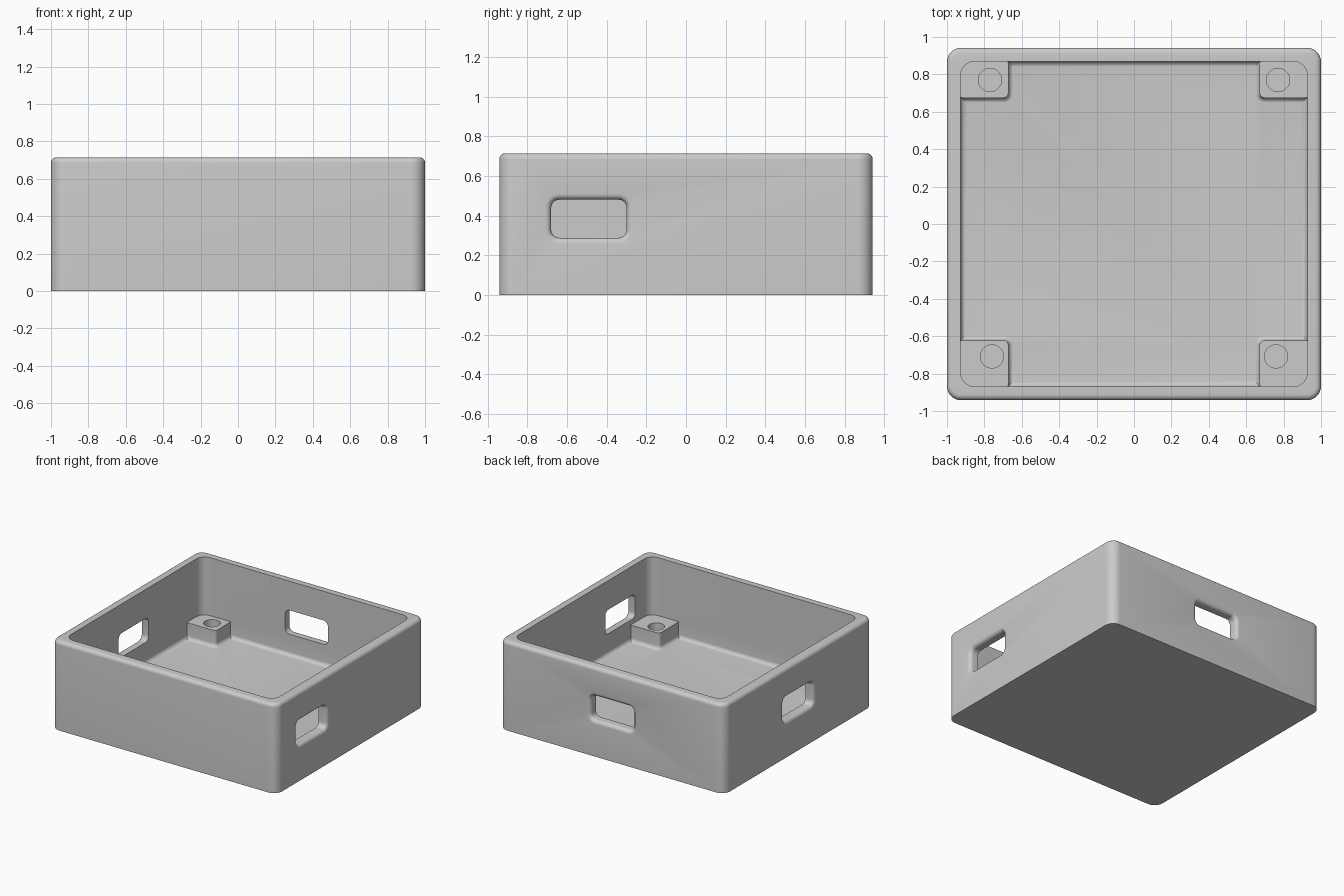
import bpy, bmesh, math
from mathutils import Matrix, Vector

cube = bpy.data.objects.get("Cube")
if cube:
    bpy.data.objects.remove(cube, do_unlink=True)

# Main dimensions
HX, HY, HEIGHT = 1.0, 0.942, 0.715
WALL, FLOOR, CORNER, FILLET = 0.073, 0.12, 0.075, 0.03
POST_TOP = 0.25
STEPS = 6

grey = bpy.data.materials.new("plain grey")
grey.use_nodes = True
grey.diffuse_color = (0.6, 0.6, 0.6, 1)
grey.node_tree.nodes["Principled BSDF"].inputs["Base Color"].default_value = grey.diffuse_color


def rounded_rect(hx, hy, r, z, n=8):
    """Counter-clockwise ring with four arc corners."""
    points = []
    for k, (sx, sy) in enumerate([(1, 1), (-1, 1), (-1, -1), (1, -1)]):
        for i in range(n + 1):
            a = math.pi / 2 * (k + i / n)
            points.append(Vector((sx * (hx - r) + r * math.cos(a),
                                  sy * (hy - r) + r * math.sin(a), z)))
    return points


def loft(name, rings, matrix=Matrix()):
    """Skin a stack of rings and cap both ends."""
    bm = bmesh.new()
    loops = [[bm.verts.new(matrix @ p) for p in ring] for ring in rings]
    count = len(loops[0])
    for low, high in zip(loops, loops[1:]):
        for j in range(count):
            k = (j + 1) % count
            bm.faces.new((low[j], low[k], high[k], high[j]))
    bm.faces.new(loops[0][::-1])
    bm.faces.new(loops[-1])
    mesh = bpy.data.meshes.new(name)
    bm.to_mesh(mesh)
    bm.free()
    mesh.materials.append(grey)
    obj = bpy.data.objects.new(name, mesh)
    bpy.context.collection.objects.link(obj)
    return obj


def quarter():
    return [math.pi / 2 * i / STEPS for i in range(STEPS + 1)]


def combine(target, tool, operation):
    """Apply a boolean and discard the tool."""
    tool.hide_render = True
    bpy.context.view_layer.objects.active = target
    mod = target.modifiers.new(operation.lower(), 'BOOLEAN')
    mod.operation, mod.solver, mod.object = operation, 'EXACT', tool
    bpy.ops.object.modifier_apply(modifier=mod.name)
    bpy.data.objects.remove(tool, do_unlink=True)


# Open tray: outer wall, rounded rim, inner wall, filleted floor
def tray_ring(inset, radius, z):
    return rounded_rect(HX - inset, HY - inset, radius, z)


rings = [tray_ring(0, CORNER, 0)]
for a in quarter():
    inset = FILLET * (1 - math.cos(a))
    rings.append(tray_ring(inset, CORNER - inset, HEIGHT - FILLET * (1 - math.sin(a))))
rings.append(tray_ring(WALL, CORNER, HEIGHT))
for a in quarter():
    inset = FILLET * (1 - math.cos(a))
    rings.append(tray_ring(WALL + inset, CORNER - inset, FLOOR + FILLET * (1 - math.sin(a))))
enclosure = loft("enclosure", rings)


# Corner screw posts, flared where they meet the floor
def add_post(sx, sy, inner_y, hole_x, hole_y):
    x0, x1 = 0.672, HX - WALL + 0.015
    y0, y1 = inner_y, HY - WALL + 0.015
    hx, hy = (x1 - x0) / 2, (y1 - y0) / 2
    place = Matrix.Translation((sx * (x0 + x1) / 2, sy * (y0 + y1) / 2, 0))
    base = FLOOR - 0.001
    r = 0.025
    post_rings = [rounded_rect(hx + FILLET, hy + FILLET, r + FILLET, FLOOR - 0.03)]
    for a in quarter():
        flare = FILLET * (1 - math.sin(a))
        post_rings.append(rounded_rect(hx + flare, hy + flare, r + flare,
                                       base + FILLET * (1 - math.cos(a))))
    post_rings.append(rounded_rect(hx, hy, r, POST_TOP))
    combine(enclosure, loft("post", post_rings, place), 'UNION')
    # Screw hole
    hole = [rounded_rect(0.062, 0.062, 0.0619, z) for z in (FLOOR, POST_TOP + 0.1)]
    cutter = loft("screw_hole", hole, Matrix.Translation((sx * hole_x, sy * hole_y, 0)))
    combine(enclosure, cutter, 'DIFFERENCE')


for side in (-1, 1):
    add_post(side, 1, 0.675, 0.77, 0.77)
    add_post(side, -1, 0.622, 0.76, 0.708)


# Wall slots with a rounded outer lip
def cut_slot(normal, centre):
    n, up = Vector(normal), Vector((0, 0, 1))
    t = up.cross(n)
    place = Matrix.Translation(centre) @ Matrix((t, up, n)).transposed().to_4x4()
    hw, hh, r = 0.19, 0.096, 0.04
    slot = [rounded_rect(hw, hh, r, -0.12)]
    for a in quarter():
        flare = FILLET * (1 - math.cos(a))
        slot.append(rounded_rect(hw + flare, hh + flare, r + flare,
                                 FILLET * (math.sin(a) - 1)))
    slot.append(rounded_rect(hw + FILLET, hh + FILLET, r + FILLET, 0.05))
    combine(enclosure, loft("slot", slot, place), 'DIFFERENCE')


SLOT_Z = 0.385
cut_slot((1, 0, 0), (HX, -0.49, SLOT_Z))
cut_slot((-1, 0, 0), (-HX, 0, SLOT_Z))
cut_slot((0, 1, 0), (0, HY, SLOT_Z))

# Smooth fillets, crisp edges
bpy.ops.object.select_all(action='DESELECT')
enclosure.select_set(True)
bpy.context.view_layer.objects.active = enclosure
bpy.ops.object.shade_smooth_by_angle(angle=math.radians(30))
